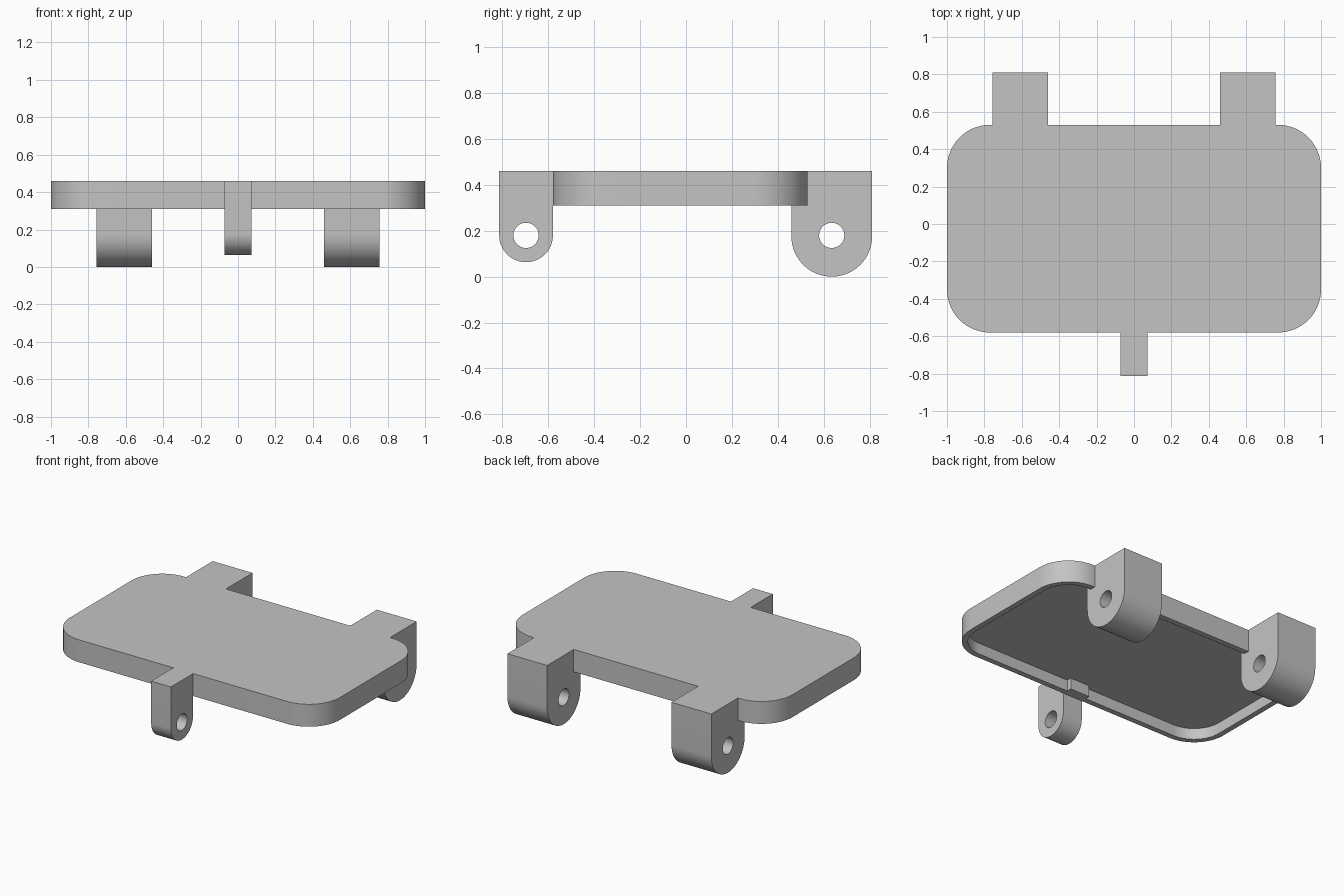
import bpy, bmesh
from math import sin, cos, pi
from mathutils import Vector

if "Cube" in bpy.data.objects:
    bpy.data.objects.remove(bpy.data.objects["Cube"])

grey = bpy.data.materials.new("light grey")
grey.use_nodes = True
grey.diffuse_color = (0.55, 0.55, 0.55, 1)
grey.node_tree.nodes["Principled BSDF"].inputs["Base Color"].default_value = (0.55, 0.55, 0.55, 1)

TOP, RIM, PIN_Z, HOLE = 0.46, 0.31, 0.18, 0.055


def arc(cx, cy, r, start, end, steps):
    angles = [start + (end - start) * i / steps for i in range(steps + 1)]
    return [(cx + r * cos(a), cy + r * sin(a)) for a in angles]


def prism(name, points, offset):
    """Extrude a closed outline of 3D points along offset."""
    bm = bmesh.new()
    face = bm.faces.new([bm.verts.new(p) for p in points])
    moved = bmesh.ops.extrude_face_region(bm, geom=[face])["geom"]
    bmesh.ops.translate(bm, vec=Vector(offset),
                        verts=[g for g in moved if isinstance(g, bmesh.types.BMVert)])
    bmesh.ops.recalc_face_normals(bm, faces=bm.faces)
    mesh = bpy.data.meshes.new(name)
    bm.to_mesh(mesh)
    bm.free()
    mesh.materials.append(grey)
    obj = bpy.data.objects.new(name, mesh)
    bpy.context.collection.objects.link(obj)
    return obj


def rounded_slab(name, x, y0, y1, r, z0, z1):
    corners = [(x - r, y1 - r), (r - x, y1 - r), (r - x, y0 + r), (x - r, y0 + r)]
    outline = []
    for i, (cx, cy) in enumerate(corners):
        outline += arc(cx, cy, r, i * pi / 2, (i + 1) * pi / 2, 16)
    return prism(name, [(px, py, z0) for px, py in outline], (0, 0, z1 - z0))


def lug(name, x, width, y, r):
    """Upright block with a round lower end."""
    outline = arc(y, r if y > 0 else PIN_Z, r, pi, 2 * pi, 32) + [(y + r, TOP), (y - r, TOP)]
    return prism(name, [(x - width / 2, py, pz) for py, pz in outline], (width, 0, 0))


def combine(target, tool, operation):
    mod = target.modifiers.new(operation, 'BOOLEAN')
    mod.operation, mod.object, mod.solver = operation, tool, 'EXACT'
    bpy.context.view_layer.objects.active = target
    bpy.ops.object.modifier_apply(modifier=mod.name)
    bpy.data.objects.remove(tool)


# Plate with a hollow underside
cover = rounded_slab("hinged_cover", 1, -0.58, 0.53, 0.23, RIM, TOP)
hollow = rounded_slab("hollow", 0.963, -0.543, 0.493, 0.193, RIM - 0.1, RIM + 0.075)
combine(cover, hollow, 'DIFFERENCE')

# Rear hinge lugs and front latch tab
for side in (-1, 1):
    combine(cover, lug("hinge_lug", side * 0.608, 0.295, 0.635, 0.176), 'UNION')
root = [(-0.073, y, z) for y, z in ((-0.65, RIM), (-0.51, RIM), (-0.51, TOP), (-0.65, TOP))]
combine(cover, prism("tab_root", root, (0.146, 0, 0)), 'UNION')
combine(cover, lug("latch_tab", 0, 0.146, -0.697, 0.117), 'UNION')

# Pin holes running across the lugs and the tab
for y in (0.635, -0.697):
    ring = arc(y, PIN_Z, HOLE, 0, 2 * pi, 32)[:-1]
    combine(cover, prism("pin_hole", [(-1.2, py, pz) for py, pz in ring], (2.4, 0, 0)),
            'DIFFERENCE')

bpy.ops.object.select_all(action='DESELECT')
cover.select_set(True)
bpy.context.view_layer.objects.active = cover
bpy.ops.object.shade_smooth_by_angle(angle=pi / 6)
